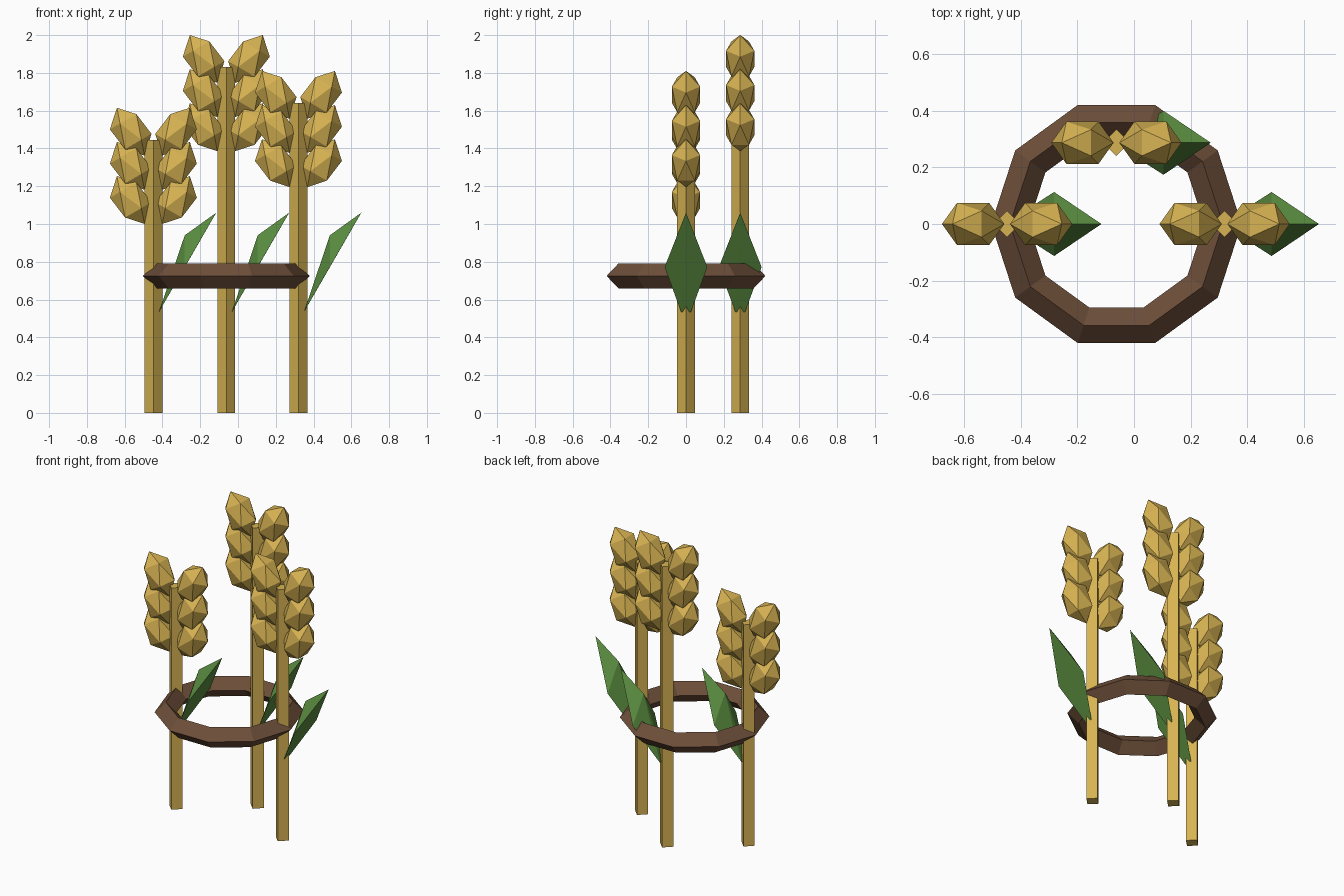
import bpy
import bmesh
import math
from mathutils import Matrix, Vector

cube = bpy.data.objects.get("Cube")
if cube:
    bpy.data.objects.remove(cube, do_unlink=True)


def make_material(name, rgb):
    mat = bpy.data.materials.new(name)
    mat.use_nodes = True
    mat.diffuse_color = (*rgb, 1)
    mat.node_tree.nodes["Principled BSDF"].inputs["Base Color"].default_value = (*rgb, 1)
    return mat


gold = make_material("wheat_gold", (0.68, 0.45, 0.085))
green = make_material("leaf_green", (0.10, 0.26, 0.05))
brown = make_material("band_brown", (0.155, 0.078, 0.042))


def finish(bm, name, mat, location):
    bmesh.ops.recalc_face_normals(bm, faces=bm.faces)
    mesh = bpy.data.meshes.new(name)
    bm.to_mesh(mesh)
    bm.free()
    mesh.materials.append(mat)
    obj = bpy.data.objects.new(name, mesh)
    obj.location = location
    bpy.context.collection.objects.link(obj)
    return obj


# Square stem with its corners on the axes
def add_stem(name, x, y, height):
    bm = bmesh.new()
    bmesh.ops.create_cone(bm, cap_ends=True, segments=4, radius1=0.047,
                          radius2=0.047, depth=height)
    finish(bm, name, gold, (x, y, height / 2))


# Ear: three faceted kernels stacked on each side, leaning outward
def add_ear(name, x, y, stem_top):
    bm = bmesh.new()
    size = Matrix.Diagonal((0.10, 0.088, 0.146, 1))
    lean = Matrix.Rotation(math.radians(30), 4, 'Y')
    for row in range(3):
        place = Matrix.Translation((0.12, 0, 0.044 - 0.181 * row))
        for side in (1, -1):
            mirror = Matrix.Diagonal((side, 1, 1, 1))
            bmesh.ops.create_icosphere(bm, subdivisions=1, radius=1,
                                       matrix=mirror @ place @ lean @ size)
    finish(bm, name, gold, (x, y, stem_top))


# Leaf: flat underside with a ridged top
def add_leaf(name, x, y):
    bm = bmesh.new()
    points = [(0.333, 0, 1.06), (0.166, 0, 0.94)]
    for side in (1, -1):
        points += [(0.166, side * 0.113, 0.772), (0.03, side * 0.026, 0.535)]
    for p in points:
        bm.verts.new(Vector(p))
    bmesh.ops.convex_hull(bm, input=bm.verts)
    finish(bm, name, green, (x, y, 0))


stalks = {
    "right": (-0.448, 0, 1.445),
    "back": (-0.062, 0.287, 1.83),
    "left": (0.32, 0, 1.64),
}
for label, (x, y, top) in stalks.items():
    add_stem(label + "_stem", x, y, top)
    add_ear(label + "_ear", x, y, top)
    add_leaf(label + "_leaf", x, y)

# Band tying the stalks together
bpy.ops.mesh.primitive_torus_add(major_segments=10, minor_segments=4,
                                 major_radius=0.376, minor_radius=0.066,
                                 location=(-0.062, 0, 0.725))
band = bpy.context.object
band.name = "binding_band"
band.data.materials.append(brown)
for poly in band.data.polygons:
    poly.use_smooth = False
